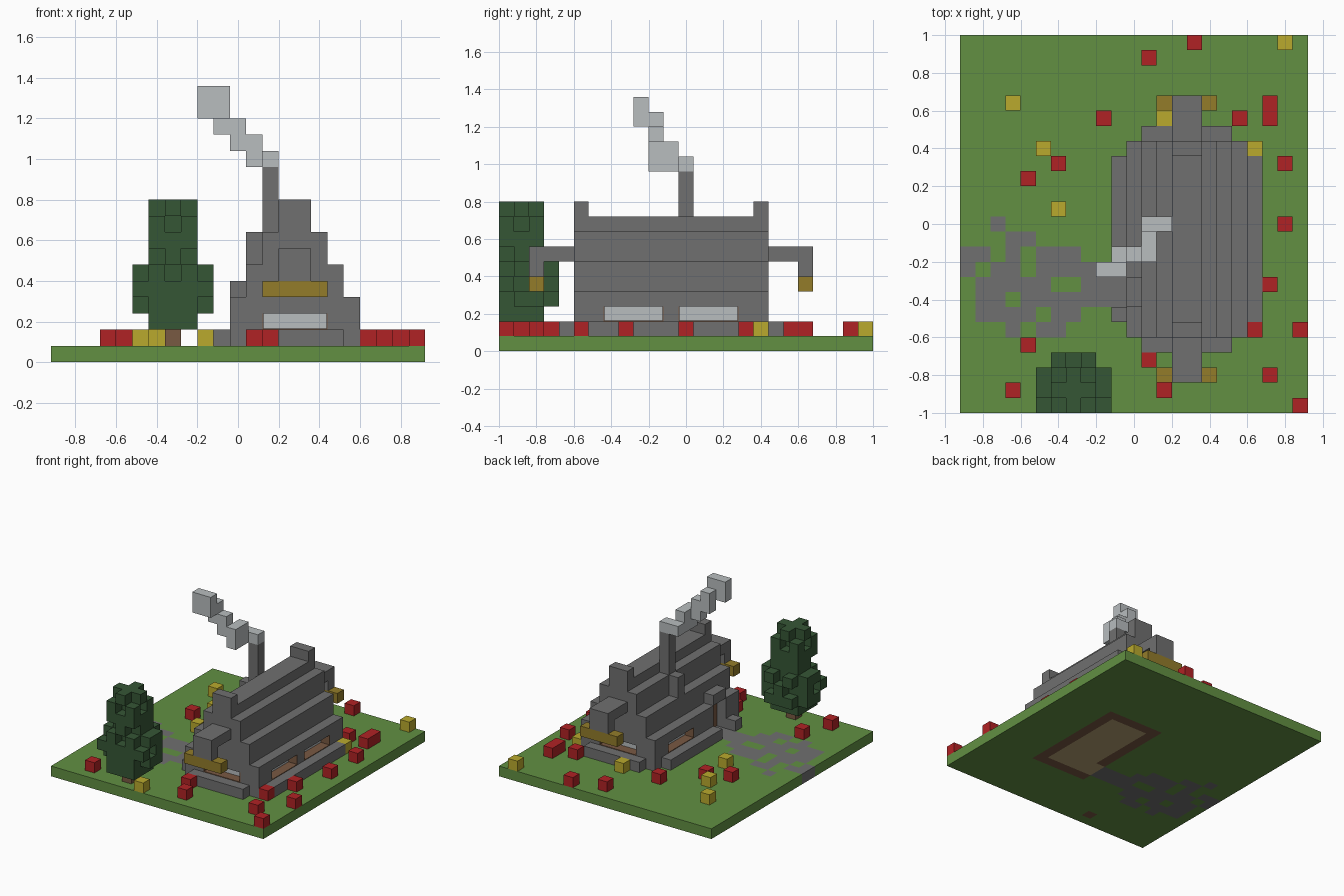
import bpy, bmesh
from mathutils import Matrix, Vector

cube = bpy.data.objects.get("Cube")
if cube:
    bpy.data.objects.remove(cube)

U = 0.08                            # edge of one block
ORIGIN = Vector((-0.92, -1, 0))     # corner of the block grid


def material(name, r, g, b):
    m = bpy.data.materials.new(name)
    m.use_nodes = True
    m.diffuse_color = (r, g, b, 1)
    m.node_tree.nodes["Principled BSDF"].inputs["Base Color"].default_value = (r, g, b, 1)
    return m


GRASS = material("grass green", .122, .279, .055)
STONE = material("stone grey", .162, .162, .162)
PALE = material("pale grey", .479, .508, .52)
RED = material("flower red", .434, .016, .018)
YELLOW = material("flower yellow", .491, .402, .027)
OCHRE = material("ochre wood", .292, .202, .023)
LEAF = material("dark leaf green", .036, .093, .036)
BROWN = material("brown wood", .19, .1, .055)
TAN = material("tan floor", .46, .35, .17)


def finish(name, bm, *mats):
    me = bpy.data.meshes.new(name)
    bm.to_mesh(me)
    bm.free()
    for m in mats:
        me.materials.append(m)
    ob = bpy.data.objects.new(name, me)
    bpy.context.collection.objects.link(ob)
    return ob


def blocks(name, mat, *boxes):
    """Boxes in block units: x0, x1, y0, y1, z0, z1."""
    bm = bmesh.new()
    for x0, x1, y0, y1, z0, z1 in boxes:
        mid = Vector((x0 + x1, y0 + y1, z0 + z1)) * U / 2 + ORIGIN
        size = Vector((x1 - x0, y1 - y0, z1 - z0)) * U
        bmesh.ops.create_cube(bm, size=1, matrix=Matrix.Translation(mid) @ Matrix.Diagonal(size).to_4x4())
    return finish(name, bm, mat)


def cell(i, j, k):
    return (i, i + 1, j, j + 1, k, k + 1)


# Ground slab, with path, wall footing and floor coloured by cell
PATH = ["..#.........",
        "...##.......",
        "##.#.###....",
        "#.##.####...",
        ".#####..####",
        ".##.########",
        ".####.##....",
        "...#.##....."]
path_cells = {(i, 12 - r) for r, row in enumerate(PATH) for i, c in enumerate(row) if c == "#"}


def ground_index(i, j):
    if (i, j) in path_cells:
        return 1
    if 13 <= i < 17 and 7 <= j < 16 or (i == 12 and 7 <= j < 9):
        return 3
    if 12 <= i < 18 and 6 <= j < 17 or (i, j) == (7, 1):
        return 2
    return 0


bm = bmesh.new()
bmesh.ops.create_grid(bm, x_segments=23, y_segments=25, size=.5,
                      matrix=Matrix.Translation((0, 0, U)) @ Matrix.Diagonal((1.84, 2, 1, 1)))
for f in bm.faces:
    c = (f.calc_center_median() - ORIGIN) / U
    f.material_index = ground_index(int(c.x), int(c.y))
ground = finish("ground", bm, GRASS, STONE, BROWN, TAN)
slab = ground.modifiers.new("thickness", "SOLIDIFY")
slab.thickness = U
slab.offset = -1

# Stone footing around the house, open at the door
blocks("footing", STONE,
       (19, 20, 6, 17, 1, 2), (10, 11, 6, 7, 1, 2), (10, 11, 9, 17, 1, 2),
       (12, 18, 4, 5, 1, 2), (12, 18, 18, 19, 1, 2))

# Inner room and outer walls
blocks("inner_room", BROWN, (12, 18, 6, 17, 1, 4))
blocks("end_walls", STONE,
       *[b for y in (5, 17) for b in ((11, 19, y, y + 1, 1, 2), (11, 13, y, y + 1, 2, 3),
                                      (17, 19, y, y + 1, 2, 3), (11, 19, y, y + 1, 3, 4))])
blocks("left_wall", STONE, (18, 19, 6, 17, 1, 2), (18, 19, 6, 7, 2, 3), (18, 19, 11, 12, 2, 3),
       (18, 19, 16, 17, 2, 3), (18, 19, 6, 17, 3, 4))
blocks("right_wall", STONE, (11, 12, 6, 7, 1, 4), (11, 12, 9, 17, 1, 2), (11, 12, 9, 12, 2, 3),
       (11, 12, 16, 17, 2, 3), (11, 12, 9, 17, 3, 4))
blocks("door_hood", STONE, (11, 12, 7, 9, 4, 5))

# Recessed windows: pane on the room face, thin wooden reveals and sill
T = 0.06
panes, reveals = [], []
for x, out in ((18, 1), (12, -1)):
    for y in ((7, 12) if out > 0 else (12,)):
        a, b = sorted((x, x + out * T))
        c, d = sorted((x, x + out))
        panes.append((a, b, y, y + 4, 2, 3))
        reveals += [(c, d, y, y + T, 2, 3), (c, d, y + 4 - T, y + 4, 2, 3), (c, d, y, y + 4, 2, 2 + T)]
for y, out in ((6, -1), (17, 1)):
    a, b = sorted((y, y + out * T))
    c, d = sorted((y, y + out))
    panes.append((13, 17, a, b, 2, 3))
    reveals += [(13, 13 + T, c, d, 2, 3), (17 - T, 17, c, d, 2, 3), (13, 17, c, d, 2, 2 + T)]
blocks("window_panes", PALE, *panes)
blocks("window_reveals", BROWN, *reveals)

# Stepped roof with raised gable tips
blocks("roof", STONE, (12, 18, 5, 18, 4, 6), (13, 17, 5, 18, 6, 8), (14, 16, 5, 18, 8, 9))
blocks("gable_tips", STONE, (14, 16, 5, 6, 9, 10), (14, 16, 17, 18, 9, 10))

# Ridge beams with hanging heads and wooden crossbars at both ends
blocks("end_beams", STONE, (14, 16, 2, 5, 6, 7), (14, 16, 2, 3, 5, 6),
       (14, 16, 18, 21, 6, 7), (14, 16, 20, 21, 5, 6))
blocks("crossbars", OCHRE, (13, 17, 2, 3, 4, 5), (13, 17, 20, 21, 4, 5))

# Chimney and smoke trail
blocks("chimney", STONE, (13, 14, 12, 13, 6, 12), (12, 13, 12, 13, 6, 8))
blocks("smoke", PALE, (12, 14, 12, 13, 12, 13), (12, 13, 10, 12, 12, 14), (11, 12, 10, 11, 13, 15),
       (10, 11, 10, 11, 14, 16), (9, 11, 9, 10, 15, 17))

# Tree: crown layers from bottom to top, rows from back to front
CROWN = [".....|.###.|.###.|.###.",
         ".###.|#####|#####|.###.",
         "..#..|#####|.###.|#####",
         ".#.#.|#####|#####|.#.#.",
         ".....|.###.|.###.|..#..",
         ".....|.###.|.###.|.###.",
         ".....|.#.#.|..#..|.#.#.",
         ".....|..#..|.###.|..#.."]
blocks("tree_crown", LEAF,
       *[cell(5 + i, 3 - r, 2 + k) for k, layer in enumerate(CROWN)
         for r, row in enumerate(layer.split("|")) for i, c in enumerate(row) if c == "#"])
blocks("tree_trunk", BROWN, cell(7, 1, 1))

# Flowers scattered on the grass
red = [(15, 24), (12, 23), (9, 19), (18, 19), (20, 20), (20, 19), (21, 16), (6, 16), (4, 15), (21, 12),
       (20, 8), (19, 5), (22, 5), (4, 4), (12, 3), (20, 2), (3, 1), (13, 1), (22, 0)]
yellow = [(21, 24), (3, 20), (13, 19), (5, 17), (19, 17), (6, 13), (9, 0)]
blocks("red_flowers", RED, *[cell(i, j, 1) for i, j in red])
blocks("yellow_flowers", YELLOW, *[cell(i, j, 1) for i, j in yellow])
